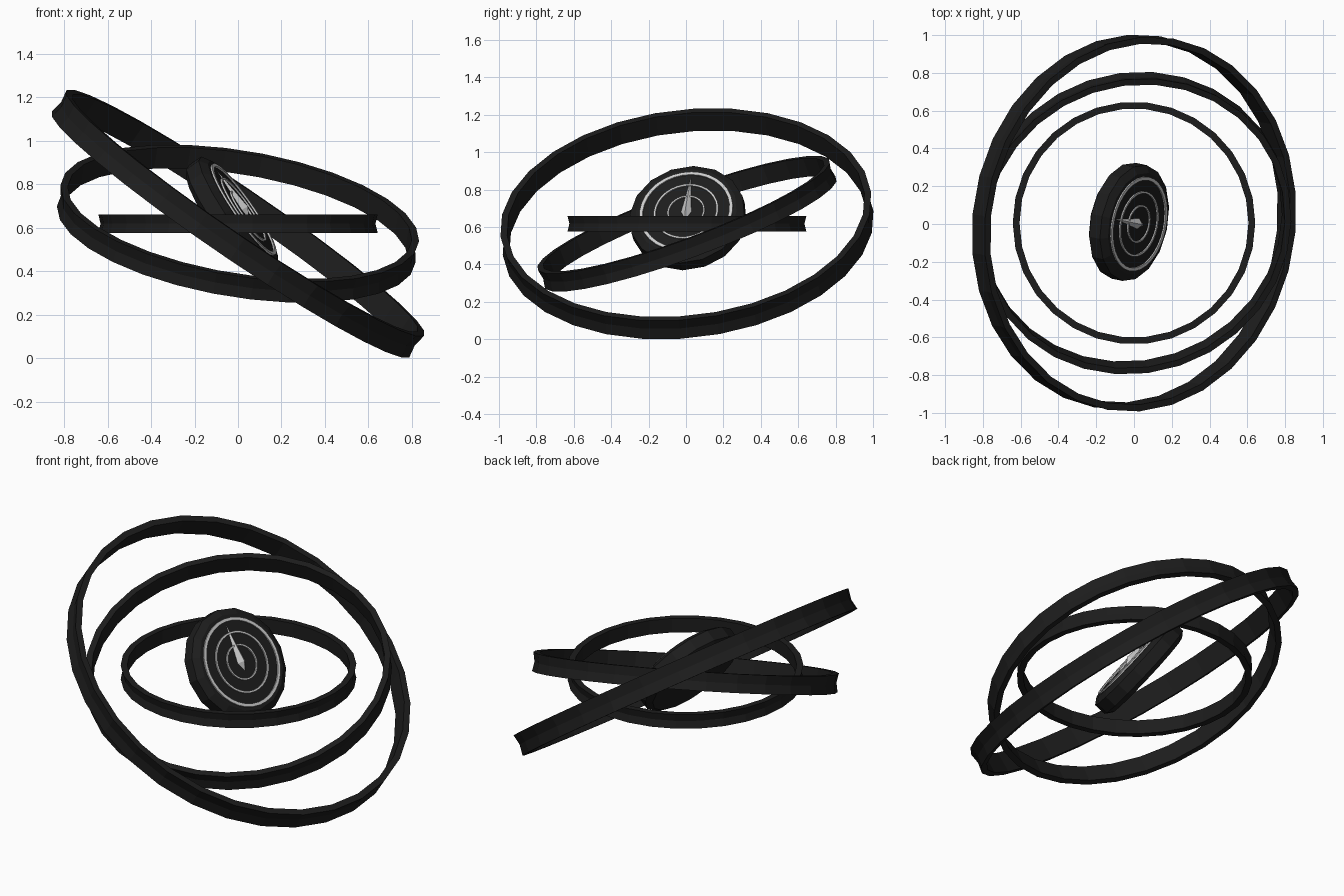
import bpy, bmesh, math
from mathutils import Matrix, Vector

if "Cube" in bpy.data.objects:
    bpy.data.objects.remove(bpy.data.objects["Cube"])


def material(name, rgb):
    m = bpy.data.materials.new(name)
    m.diffuse_color = (*rgb, 1)
    m.use_nodes = True
    m.node_tree.nodes["Principled BSDF"].inputs["Base Color"].default_value = m.diffuse_color
    return m


BLACK = material("black", (0.012, 0.012, 0.012))
SILVER = material("silver", (0.55, 0.55, 0.55))


def frame(center, normal):
    # local z follows the normal, local y points as far up as possible
    n = Vector(normal).normalized()
    up = Vector((0, 0, 1)) if abs(n.z) < 0.999 else Vector((0, 1, 0))
    u = (up - n * n.dot(up)).normalized()
    r = u.cross(n)
    m = Matrix((r, u, n)).transposed().to_4x4()
    m.translation = Vector(center)
    return m


def finish(name, bm, mat, matrix):
    bmesh.ops.recalc_face_normals(bm, faces=bm.faces[:])
    me = bpy.data.meshes.new(name)
    bm.to_mesh(me)
    bm.free()
    me.materials.append(mat)
    ob = bpy.data.objects.new(name, me)
    ob.matrix_world = matrix
    bpy.context.collection.objects.link(ob)
    return ob


def lathe(name, profile, segs, mat, matrix, closed=True):
    # closed profiles make rings; open ones are capped into discs
    bm = bmesh.new()
    loops = []
    for i in range(segs):
        a = 2 * math.pi * i / segs
        loops.append([bm.verts.new((r * math.cos(a), r * math.sin(a), z)) for r, z in profile])
    n = len(profile)
    for i in range(segs):
        a, b = loops[i], loops[(i + 1) % segs]
        for j in range(n if closed else n - 1):
            k = (j + 1) % n
            bm.faces.new((a[j], b[j], b[k], a[k]))
    if not closed:
        bm.faces.new([l[0] for l in loops])
        bm.faces.new([l[-1] for l in loops])
    return finish(name, bm, mat, matrix)


# three gyroscope rings with a shallow groove around the outside
CENTER = (0, 0.005, 0.618)
for name, R, h, t, normal in (
    ("inner_ring", 0.642, 0.042, 0.036, (0, 0, 1)),
    ("middle_ring", 0.835, 0.052, 0.034, (0.155, -0.345, 0.926)),
    ("outer_ring", 0.998, 0.060, 0.036, (0.56, -0.10, 0.82)),
):
    profile = [(R - t, -h), (R, -h), (R - 0.01, 0), (R, h), (R - t, h)]
    lathe(name, profile, 30, BLACK, frame(CENTER, normal))

# central disc with bevelled rims
dial = frame((-0.03, 0.012, 0.645), (0.81, -0.17, 0.56))
lathe("dial_body", [(0.28, -0.055), (0.313, -0.03), (0.313, 0.04), (0.275, 0.065)],
      16, BLACK, dial, closed=False)

# raised silver circles on the dial face
face_z = 0.063
for name, r, w in (("outer_circle", 0.254, 0.018), ("middle_circle", 0.176, 0.011),
                   ("small_circle", 0.102, 0.009)):
    lathe(name, [(r - w, face_z), (r, face_z), (r, face_z + 0.01), (r - w, face_z + 0.01)],
          32, SILVER, dial)

# faceted pointer
bm = bmesh.new()
rim = [bm.verts.new((x, y, face_z)) for x, y in ((0, -0.055), (0.03, 0.0), (0, 0.235), (-0.03, 0.0))]
peak = bm.verts.new((0, 0.0, face_z + 0.03))
bm.faces.new(rim)
for i in range(4):
    bm.faces.new((rim[i], rim[(i + 1) % 4], peak))
finish("pointer", bm, SILVER, dial)
